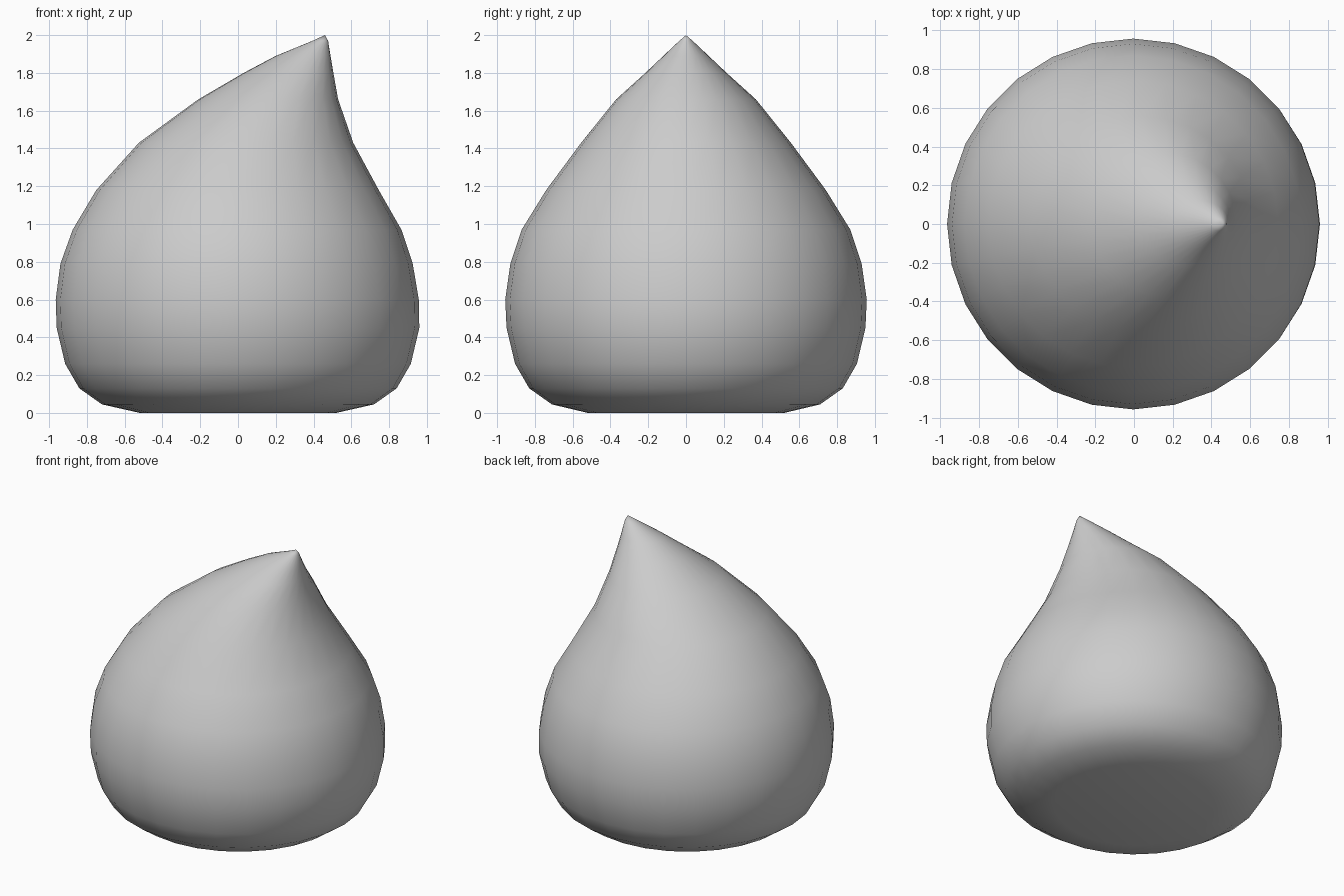
import bpy
import bmesh
from math import cos, sin, tau

cube = bpy.data.objects.get("Cube")
if cube:
    bpy.data.objects.remove(cube, do_unlink=True)

# Plain grey surface
GREY = (0.6, 0.6, 0.6, 1.0)
grey = bpy.data.materials.new("plain grey")
grey.use_nodes = True
grey.diffuse_color = GREY
grey.node_tree.nodes["Principled BSDF"].inputs["Base Color"].default_value = GREY

SIDES = 28

# Leaning drop profile: height, low x, high x, half depth
PROFILE = [
    (0.0, -0.52, 0.52, 0.52),
    (0.045, -0.72, 0.72, 0.71),
    (0.13, -0.84, 0.84, 0.83),
    (0.26, -0.915, 0.915, 0.905),
    (0.45, -0.96, 0.96, 0.95),
    (0.6, -0.965, 0.957, 0.957),
    (0.79, -0.94, 0.925, 0.93),
    (0.97, -0.875, 0.865, 0.87),
    (1.18, -0.75, 0.745, 0.74),
    (1.43, -0.525, 0.61, 0.555),
    (1.66, -0.21, 0.53, 0.37),
    (1.8, 0.03, 0.505, 0.215),
    (1.89, 0.2, 0.49, 0.12),
    (1.97, 0.395, 0.477, 0.035),
]

bm = bmesh.new()
rings = []
for z, low, high, depth in PROFILE:
    mid, half = (low + high) / 2, (high - low) / 2
    rings.append([bm.verts.new((mid + half * cos(tau * i / SIDES),
                                depth * sin(tau * i / SIDES), z))
                  for i in range(SIDES)])

# Skin between neighbouring rings
for lower, upper in zip(rings, rings[1:]):
    for i in range(SIDES):
        j = (i + 1) % SIDES
        bm.faces.new((lower[i], lower[j], upper[j], upper[i]))

# Flat base and pointed tip
bm.faces.new(rings[0][::-1])
tip = bm.verts.new((0.46, 0, 2))
for i in range(SIDES):
    bm.faces.new((rings[-1][i], rings[-1][(i + 1) % SIDES], tip))

mesh = bpy.data.meshes.new("drop_body")
bm.to_mesh(mesh)
bm.free()
mesh.materials.append(grey)
drop = bpy.data.objects.new("drop_body", mesh)
bpy.context.collection.objects.link(drop)

# Smooth shading all over
mesh.shade_smooth()
